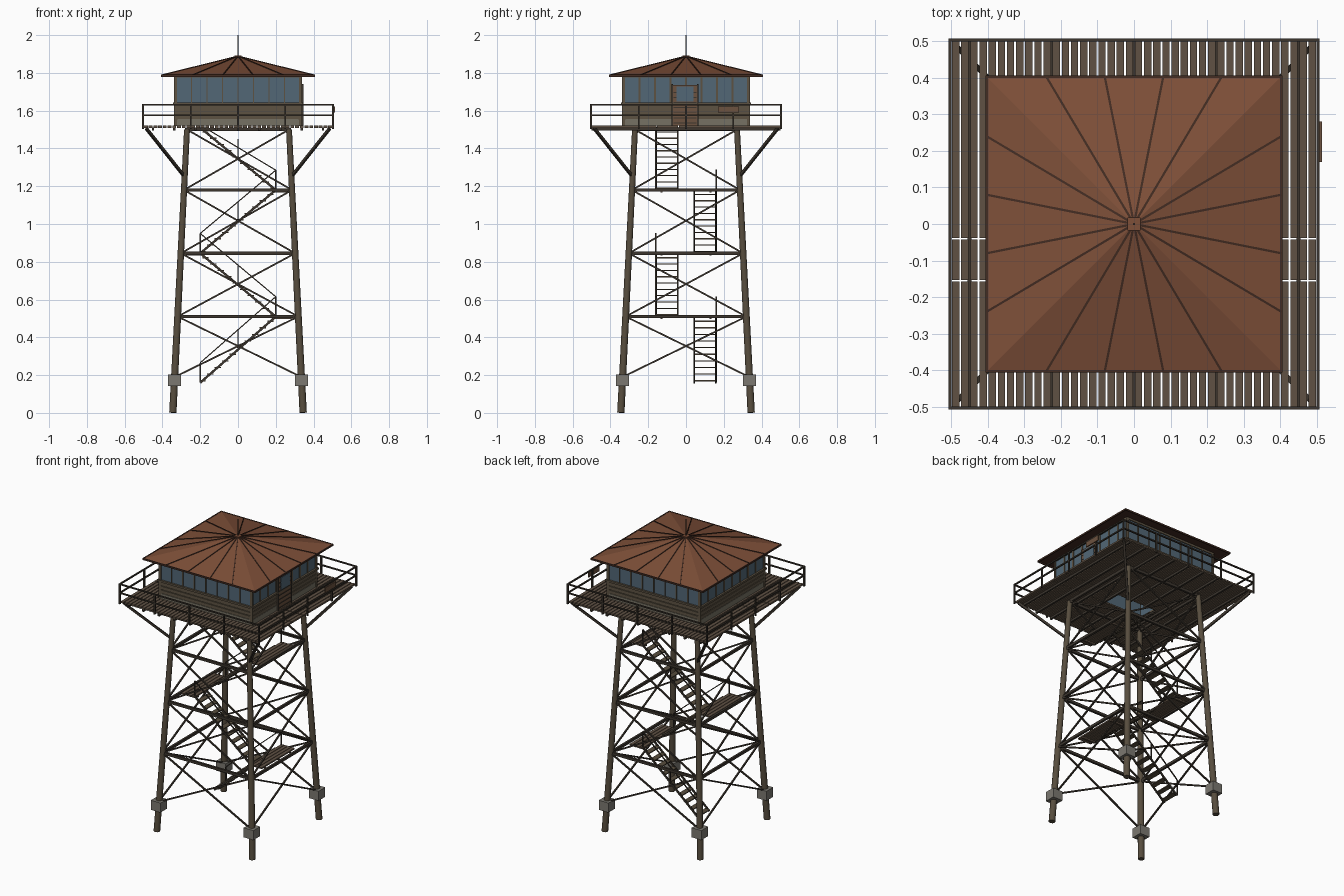
import bpy, bmesh, math
from mathutils import Vector, Matrix

if "Cube" in bpy.data.objects:
    bpy.data.objects.remove(bpy.data.objects["Cube"])


def material(name, rgb):
    m = bpy.data.materials.new(name)
    m.diffuse_color = (*rgb, 1)
    m.use_nodes = True
    m.node_tree.nodes["Principled BSDF"].inputs["Base Color"].default_value = m.diffuse_color
    return m


TIMBER = material("leg timber", (0.095, 0.074, 0.048))
DARK = material("dark timber", (0.045, 0.036, 0.027))
PLANK = material("deck plank", (0.115, 0.083, 0.057))
SIDING = material("cabin siding", (0.11, 0.085, 0.055))
GREY = material("weathered board", (0.18, 0.165, 0.125))
ROOF = material("rust roof", (0.21, 0.079, 0.040))
SEAM = material("roof seam", (0.055, 0.025, 0.016))
GLASS = material("window glass", (0.085, 0.135, 0.18))
CONCRETE = material("concrete", (0.20, 0.19, 0.165))
DOOR = material("door wood", (0.15, 0.085, 0.05))


class Part:
    """Collects beams and poles into one named object."""

    def __init__(self, name, *mats):
        self.name, self.mats, self.bm = name, mats, bmesh.new()

    def frame(self, a, b):
        d = b - a
        rot = d.to_track_quat('Z', 'Y').to_matrix().to_4x4()
        return Matrix.Translation((a + b) / 2) @ rot, d.length

    def beam(self, a, b, w, h=None):
        m, length = self.frame(Vector(a), Vector(b))
        size = Matrix.Diagonal((w, h or w, length, 1))
        bmesh.ops.create_cube(self.bm, size=1, matrix=m @ size)

    def box(self, c, s):
        m = Matrix.Translation(c) @ Matrix.Diagonal((*s, 1))
        bmesh.ops.create_cube(self.bm, size=1, matrix=m)

    def pole(self, a, b, r1, r2, n=12):
        m, length = self.frame(Vector(a), Vector(b))
        bmesh.ops.create_cone(self.bm, cap_ends=True, segments=n, radius1=r1,
                              radius2=r2, depth=length, matrix=m)
        for f in self.bm.faces:
            f.smooth = len(f.verts) == 4

    def done(self):
        me = bpy.data.meshes.new(self.name)
        self.bm.to_mesh(me)
        self.bm.free()
        for m in self.mats:
            me.materials.append(m)
        ob = bpy.data.objects.new(self.name, me)
        bpy.context.collection.objects.link(ob)
        return ob


TURNS = [Matrix.Rotation(k * math.pi / 2, 3, 'Z') for k in range(4)]
CORNERS = [(sx, sy) for sx in (-1, 1) for sy in (-1, 1)]
LEVELS = [0.19, 0.51, 0.845, 1.18, 1.5]


def half(z):
    return 0.345 - 0.05 * z


# Four leaning legs, concrete footings and corner knee braces
legs, feet = Part("legs", TIMBER), Part("footings", CONCRETE)
knees = Part("knee_braces", DARK)
for sx, sy in CORNERS:
    t = half(1.5)
    legs.pole((sx * 0.345, sy * 0.345, 0.001), (sx * t, sy * t, 1.5), 0.02, 0.016)
    feet.box((sx * 0.336, sy * 0.336, 0.173), (0.07, 0.07, 0.062))
    k = half(1.25)
    knees.beam((sx * k, sy * k, 1.25), (sx * 0.485, sy * 0.485, 1.505), 0.014)
for p in (legs, feet, knees):
    p.done()

# Girts and crossed braces on each face
girts, braces = Part("girts", DARK), Part("cross_braces", DARK)
for R in TURNS:
    for z in LEVELS[1:]:
        h = half(z)
        girts.beam(R @ Vector((-h - 0.01, -h, z)), R @ Vector((h + 0.01, -h, z)), 0.014, 0.017)
    for z0, z1 in zip(LEVELS, LEVELS[1:]):
        a, b = half(z0), half(z1)
        for s, off in ((-1, 0.004), (1, -0.004)):
            braces.beam(R @ Vector((s * a, -a + off, z0)), R @ Vector((-s * b, -b + off, z1)), 0.009)
girts.done()
braces.done()

# Zigzag stairs with an outer handrail, and landings between flights
strings, treads = Part("stair_stringers", DARK), Part("stair_treads", TIMBER)
rails, landings = Part("stair_handrails", DARK), Part("landings", PLANK)
stops = [0.16] + LEVELS[1:4] + [1.51]
for i, (z0, z1) in enumerate(zip(stops, stops[1:])):
    s = 1 if i % 2 == 0 else -1
    x0, x1 = -0.2 * s, 0.2 * s
    for y in (0.043, 0.157):
        strings.beam((x0, s * y, z0), (x1, s * y, z1), 0.007, 0.012)
    for k in range(10):
        f = (k + 0.3) / 10
        treads.box((x0 + (x1 - x0) * f, s * 0.1, z0 + (z1 - z0) * f), (0.034, 0.112, 0.006))
    y = s * 0.16
    last = i == 3
    for f in ((0, 0.5) if last else (0, 0.5, 1)):
        x, z = x0 + (x1 - x0) * f, z0 + (z1 - z0) * f
        rails.beam((x, y, z), (x, y, z + 0.105), 0.006)
    f = 0.94 if last else 1
    rails.beam((x0, y, z0 + 0.105),
               (x0 + (x1 - x0) * f, y, z0 + (z1 - z0) * f + (0.02 if last else 0.105)), 0.006)
    if not last:
        for k in range(4):
            landings.box((s * (0.205 + k * 0.025), 0, z1 + 0.002), (0.021, 0.34, 0.009))
        for yy in (-0.13, 0.13):
            landings.box((s * 0.242, yy, z1 - 0.007), (0.095, 0.012, 0.01))
for p in (strings, treads, rails, landings):
    p.done()

# Plank deck on joists, with a hatch above the last flight
HATCH = (-0.155, -0.04)


def in_hatch(x):
    return -0.21 < x < 0.09


deck, joists = Part("deck_planks", PLANK), Part("deck_joists", DARK)
for k in range(40):
    x = -0.4875 + k * 0.025
    spans = [(-0.5, HATCH[0] - 0.002), (HATCH[1] + 0.002, 0.5)]
    if not in_hatch(x):
        spans.append((HATCH[0] + 0.002, HATCH[1] - 0.002))
    for y0, y1 in spans:
        deck.box((x, (y0 + y1) / 2, 1.515), (0.020, y1 - y0, 0.011))
for k in range(-4, 5):
    x = k * 0.1125
    for y0, y1 in ([(-0.5, HATCH[0]), (HATCH[1], 0.5)] if in_hatch(x) else [(-0.5, 0.5)]):
        joists.box((x, (y0 + y1) / 2, 1.503), (0.012, y1 - y0, 0.016))
deck.done()
joists.done()

# Deck railing and the board hung on it
railing = Part("deck_railing", DARK)
for R in TURNS:
    for x in (-0.503, -0.25, 0, 0.25):
        railing.beam(R @ Vector((x, -0.503, 1.503)), R @ Vector((x, -0.503, 1.635)), 0.009)
    for z in (1.575, 1.632):
        railing.beam(R @ Vector((-0.507, -0.503, z)), R @ Vector((0.507, -0.503, z)), 0.009, 0.008)
railing.done()
board = Part("hanging_board", DOOR)
board.box((0.51, 0.225, 1.606), (0.007, 0.11, 0.034))
board.done()

# Cabin walls: siding below, glazing with mullions above
siding, base = Part("cabin_siding", SIDING), Part("cabin_base_board", GREY)
glass, frames = Part("window_glass", GLASS), Part("window_frames", SIDING)
W = 0.335
for k, R in enumerate(TURNS):
    def along(part, z, out, thick, height, w=W):
        part.beam(R @ Vector((-w, -out, z)), R @ Vector((w, -out, z)), thick, height)
    along(base, 1.538, W - 0.006, 0.012, 0.034)
    for j in range(3):
        along(siding, 1.568 + j * 0.025, W - 0.005, 0.012, 0.021)
    along(siding, 1.59, W - 0.010, 0.008, 0.08)
    along(frames, 1.638, W, 0.018, 0.012, W + 0.008)
    along(frames, 1.782, W - 0.004, 0.014, 0.014)
    along(glass, 1.71, W - 0.006, 0.005, 0.14)
    for j in range(9):
        x = -W + 0.006 + j * (2 * W - 0.012) / 8
        w = 0.014 if j in (0, 8) else 0.006
        z0 = 1.52 if j in (0, 8) else 1.64
        frames.beam(R @ Vector((x, -W + 0.003, z0)), R @ Vector((x, -W + 0.003, 1.785)), w, 0.011)
for p in (siding, base, glass, frames):
    p.done()

# Door on the right side with slats and a small pane
door, slats = Part("door", DOOR), Part("door_slats", DARK)
door.box((W + 0.002, -0.005, 1.629), (0.012, 0.13, 0.215))
for j in range(7):
    slats.box((W + 0.009, -0.005, 1.535 + j * 0.027), (0.004, 0.12, 0.005))
for y in (-0.072, 0.062):
    slats.box((W + 0.006, y, 1.63), (0.01, 0.007, 0.22))
door.done()
slats.done()
pane = Part("door_pane", GLASS)
pane.box((W + 0.009, -0.005, 1.688), (0.006, 0.09, 0.08))
pane.done()

# Pyramid roof with a dark soffit, radiating seams, fascia, cap and mast
E, Z0, Z1 = 0.403, 1.788, 1.888
roof = Part("roof", ROOF, SEAM)
spin = Matrix.Rotation(math.pi / 4, 4, 'Z')
bmesh.ops.create_cone(roof.bm, cap_ends=True, segments=4, radius1=E * math.sqrt(2), radius2=0,
                      depth=Z1 - Z0, matrix=Matrix.Translation((0, 0, (Z0 + Z1) / 2)) @ spin)
bmesh.ops.recalc_face_normals(roof.bm, faces=roof.bm.faces)
for f in roof.bm.faces:
    f.material_index = 1 if f.normal.z < -0.5 else 0
roof.done()
seams, fascia = Part("roof_seams", SEAM), Part("roof_fascia", SEAM)
for R in TURNS:
    for x in (-0.24, -0.08, 0.08, 0.24):
        seams.beam((0, 0, Z1), R @ Vector((x, -E, Z0)), 0.006, 0.007)
    fascia.beam(R @ Vector((-E - 0.003, -E, Z0 - 0.003)), R @ Vector((E + 0.003, -E, Z0 - 0.003)), 0.007, 0.011)
seams.done()
fascia.done()
cap = Part("roof_cap", ROOF)
cap.box((0, 0, Z1 - 0.001), (0.036, 0.036, 0.012))
cap.done()
mast = Part("mast", DARK)
mast.pole((0, 0, 1.88), (0, 0, 2.0), 0.003, 0.002, 8)
mast.done()
